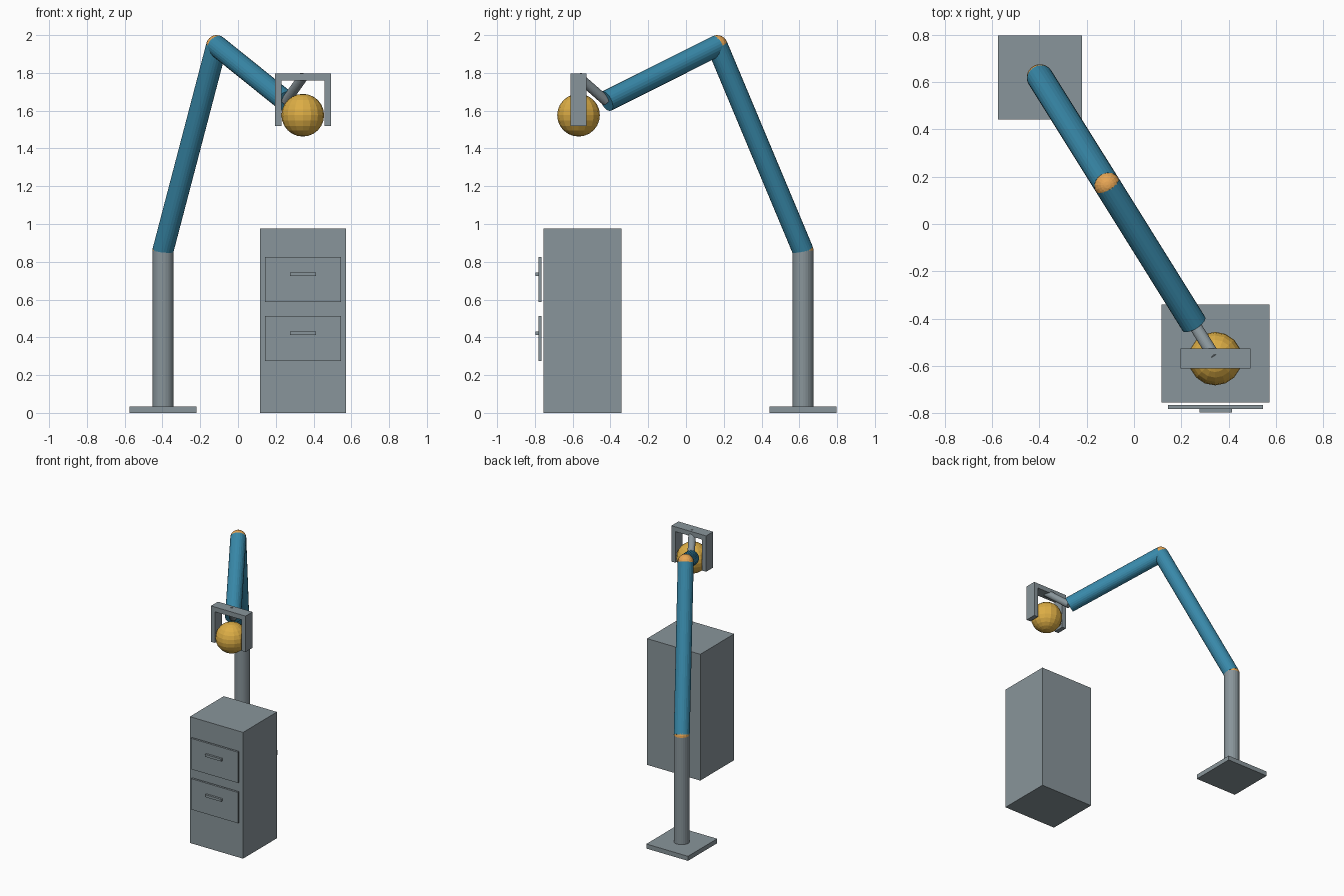
import bpy, bmesh
from mathutils import Vector, Matrix

if "Cube" in bpy.data.objects:
    bpy.data.objects.remove(bpy.data.objects["Cube"])


def material(name, rgb):
    m = bpy.data.materials.new(name)
    m.diffuse_color = (*rgb, 1)
    m.use_nodes = True
    m.node_tree.nodes["Principled BSDF"].inputs["Base Color"].default_value = m.diffuse_color
    return m


GREY = material("steel grey", (0.25, 0.30, 0.325))
BLUE = material("arm blue", (0.04, 0.25, 0.40))
ORANGE = material("joint orange", (0.80, 0.38, 0.09))
YELLOW = material("ball yellow", (0.72, 0.42, 0.06))


def finish(name, bm, mat):
    me = bpy.data.meshes.new(name)
    bm.to_mesh(me)
    bm.free()
    me.materials.append(mat)
    ob = bpy.data.objects.new(name, me)
    bpy.context.collection.objects.link(ob)
    return ob


def box(name, lo, hi, mat=GREY):
    lo, hi = Vector(lo), Vector(hi)
    bm = bmesh.new()
    bmesh.ops.create_cube(bm, size=1, matrix=Matrix.Translation((lo + hi) / 2)
                          @ Matrix.Diagonal((*(hi - lo), 1)))
    return finish(name, bm, mat)


def rod(name, a, b, r, mat, sides=24):
    a, b = Vector(a), Vector(b)
    d = b - a
    bm = bmesh.new()
    bmesh.ops.create_cone(bm, cap_ends=True, segments=sides, radius1=r, radius2=r,
                          depth=d.length,
                          matrix=Matrix.Translation((a + b) / 2)
                          @ d.to_track_quat('Z', 'Y').to_matrix().to_4x4())
    return finish(name, bm, mat)


def ball(name, c, r, mat, u=16, v=12):
    bm = bmesh.new()
    bmesh.ops.create_uvsphere(bm, u_segments=u, v_segments=v, radius=r,
                              matrix=Matrix.Translation(c))
    return finish(name, bm, mat)


# Key points along the arm
bx, by = -0.397, 0.619
shoulder = (bx, by, 0.86)
elbow = (-0.113, 0.165, 1.944)
wrist = (0.253, -0.422, 1.65)
gx, gy = 0.345, -0.569
R = 0.056

# Pedestal
box("base_plate", (bx - 0.178, by - 0.178, 0), (bx + 0.178, by + 0.178, 0.035))
rod("post", (bx, by, 0.03), shoulder, R, GREY)

# Arm and joints
ball("shoulder_joint", shoulder, R, ORANGE)
rod("upper_arm", shoulder, elbow, R, BLUE)
ball("elbow_joint", elbow, R, ORANGE)
rod("forearm", elbow, wrist, R, BLUE)
rod("wrist_rod", wrist, (gx, gy, 1.779), 0.026, GREY)

# Gripper with two fingers holding the ball
box("gripper_bar", (gx - 0.148, gy - 0.0425, 1.76), (gx + 0.148, gy + 0.0425, 1.797))
for side, s in (("left", -1), ("right", 1)):
    x0, x1 = sorted((gx + s * 0.148, gx + s * 0.114))
    box(side + "_finger", (x0, gy - 0.0425, 1.52), (x1, gy + 0.0425, 1.76))
ball("held_ball", (gx - 0.002, gy, 1.576), 0.113, YELLOW)

# Cabinet with two drawers
box("cabinet", (0.117, -0.755, 0), (0.572, -0.341, 0.975))
for name, z in (("upper", 0.706), ("lower", 0.395)):
    box(name + "_drawer_front", (0.144, -0.781, z - 0.119), (0.546, -0.765, z + 0.119))
    box(name + "_drawer_handle", (0.276, -0.797, z + 0.018), (0.414, -0.781, z + 0.037))
